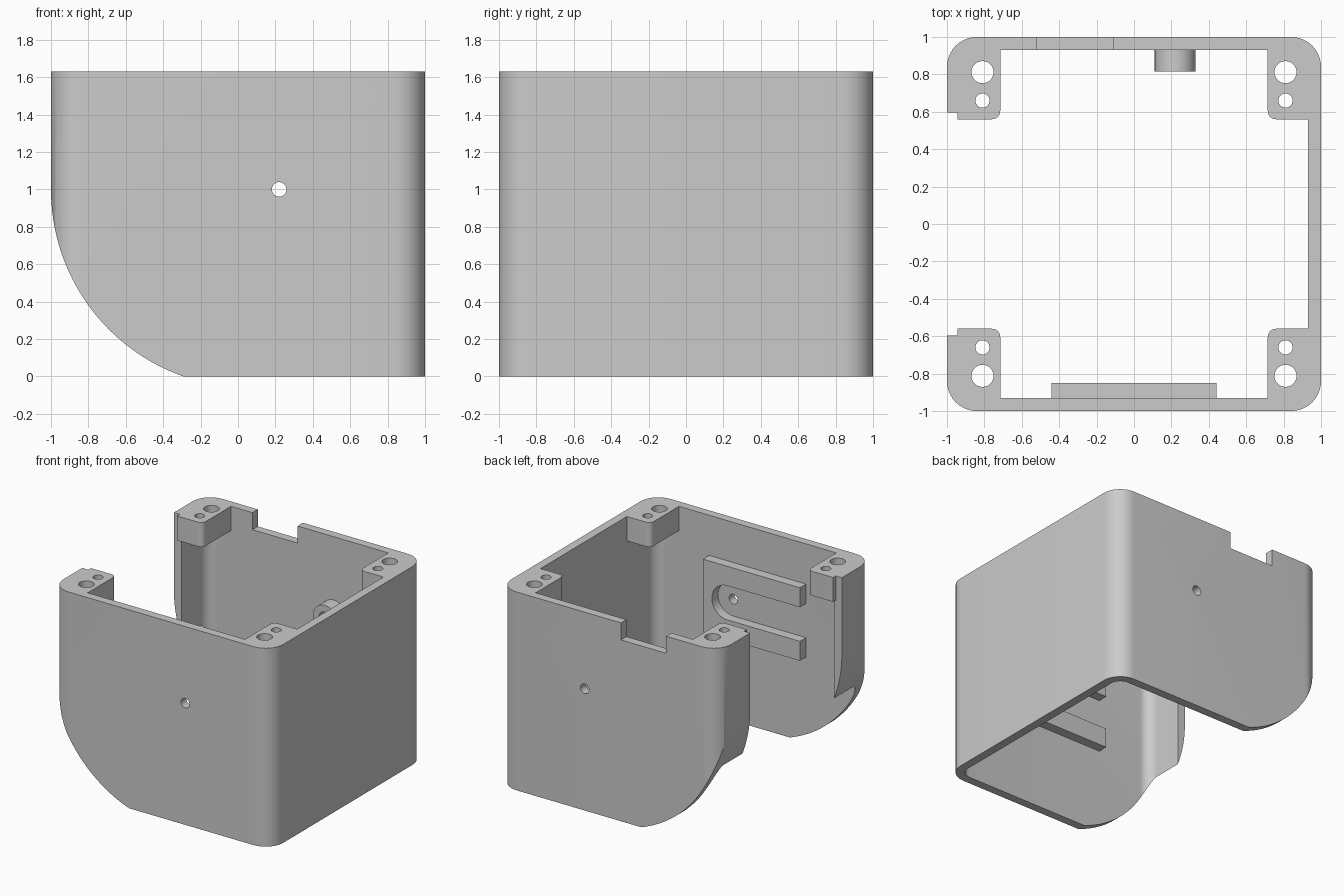
import bpy, bmesh
from math import cos, sin, radians, pi
from mathutils import Vector

if "Cube" in bpy.data.objects:
    bpy.data.objects.remove(bpy.data.objects["Cube"])

HEIGHT, WALL, RADIUS = 1.63, 0.07, 0.16
HOLE_X, HOLE_Z = 0.22, 1.0

grey = bpy.data.materials.new("grey_plastic")
grey.use_nodes = True
grey.diffuse_color = (0.6, 0.6, 0.6, 1)
grey.node_tree.nodes["Principled BSDF"].inputs["Base Color"].default_value = (0.6, 0.6, 0.6, 1)


def arc(cx, cy, r, start, end, steps):
    """Points on a circular arc, angles in degrees."""
    return [(cx + r * cos(radians(start + (end - start) * i / steps)),
             cy + r * sin(radians(start + (end - start) * i / steps))) for i in range(steps + 1)]


def circle(cx, cy, r):
    return arc(cx, cy, r, 0, 360, 32)[:-1]


def box(x0, x1, y0, y1, radii=(0, 0, 0, 0), steps=10):
    """Rectangle outline with a fillet radius for each corner."""
    corners = [Vector(c) for c in ((x0, y0), (x1, y0), (x1, y1), (x0, y1))]
    points = []
    for i, (p, r) in enumerate(zip(corners, radii)):
        if r == 0:
            points.append(tuple(p))
            continue
        a = (corners[i - 1] - p).normalized()
        b = (corners[(i + 1) % 4] - p).normalized()
        for k in range(steps + 1):
            t = pi / 2 * k / steps
            points.append(tuple(p + r * (a + b) - r * (b * cos(t) + a * sin(t))))
    return points


def prism(name, outline, low, high, axis="z"):
    """Extrude an outline along z (plan) or y (side profile)."""
    place = (lambda u, v: (u, v, low)) if axis == "z" else (lambda u, v: (u, low, v))
    bm = bmesh.new()
    face = bm.faces.new([bm.verts.new(place(u, v)) for u, v in outline])
    grown = bmesh.ops.extrude_face_region(bm, geom=[face])["geom"]
    offset = (0, 0, high - low) if axis == "z" else (0, high - low, 0)
    bmesh.ops.translate(bm, vec=offset, verts=[v for v in grown if isinstance(v, bmesh.types.BMVert)])
    bmesh.ops.recalc_face_normals(bm, faces=bm.faces[:])
    mesh = bpy.data.meshes.new(name)
    bm.to_mesh(mesh)
    bm.free()
    mesh.materials.append(grey)
    obj = bpy.data.objects.new(name, mesh)
    bpy.context.collection.objects.link(obj)
    return obj


def combine(target, tool, operation="DIFFERENCE"):
    """Apply a boolean and discard the tool object."""
    mod = target.modifiers.new("boolean", "BOOLEAN")
    mod.operation, mod.solver, mod.object = operation, "EXACT", tool
    bpy.context.view_layer.objects.active = target
    bpy.ops.object.modifier_apply(modifier=mod.name)
    bpy.data.objects.remove(tool)


# Rounded wall, open at the top, the bottom and one side
inner = 1 - WALL
shell = prism("shell", box(-1, 1, -1, 1, [RADIUS] * 4), 0, HEIGHT)
combine(shell, prism("cavity", box(-inner, inner, -inner, inner, [RADIUS - WALL] * 4), -0.1, HEIGHT + 0.1))
combine(shell, prism("side_opening", box(-1.1, -0.8, -0.595, 0.595), -0.1, HEIGHT + 0.1))

# Screw posts in the four top corners, rounded at the inward corner
for sx in (-1, 1):
    for sy in (-1, 1):
        xs, ys = sorted((sx * 0.715, sx * 0.945)), sorted((sy * 0.56, sy * 0.945))
        inward = {(-1, -1): 2, (1, -1): 3, (1, 1): 0, (-1, 1): 1}[sx, sy]
        radii = [0.045 if i == inward else 0 for i in range(4)]
        post = prism("corner_post", box(*xs, *ys, radii), HEIGHT - 0.2, HEIGHT)
        combine(shell, post, "UNION")
        for y, r in ((0.812, 0.059), (0.66, 0.038)):
            combine(shell, prism("screw_hole", circle(sx * 0.81, sy * y, r), HEIGHT - 0.3, HEIGHT + 0.1))

# Curved lower edge on the open side
sweep = arc(0.06, 1, 1.06, 180, 255, 36)
combine(shell, prism("curve_cutter", [(-1.2, 1)] + sweep + [(sweep[-1][0], -0.2), (-1.2, -0.2)], -1.2, 1.2, "y"))

# Notch in the rear rim and pin holes through front and rear
combine(shell, prism("notch", box(-0.52, -0.11, 0.9, 1.1), HEIGHT - 0.14, HEIGHT + 0.1))
combine(shell, prism("pin_hole", circle(HOLE_X, HOLE_Z, 0.039), -1.2, 1.2, "y"))

# Slotted guide inside the front wall
slot = arc(HOLE_X, HOLE_Z, 0.14, 90, -90, 24)
outline = [(-0.44, 0.86), (-0.44, 0.7), (0.44, 0.7), (0.44, 1.3), (-0.44, 1.3), (-0.44, 1.14)] + slot
guide = prism("slotted_guide", outline, -inner - 0.01, -0.85, "y")

# Hollow boss inside the rear wall
boss = prism("pin_boss", circle(HOLE_X, HOLE_Z, 0.11), 0.815, inner + 0.01, "y")
combine(boss, prism("boss_bore", circle(HOLE_X, HOLE_Z, 0.055), 0.7, 1.1, "y"))

# Smooth curves with crisp edges
for obj in (shell, guide, boss):
    bpy.ops.object.select_all(action="DESELECT")
    obj.select_set(True)
    bpy.context.view_layer.objects.active = obj
    bpy.ops.object.shade_smooth_by_angle(angle=radians(30))
